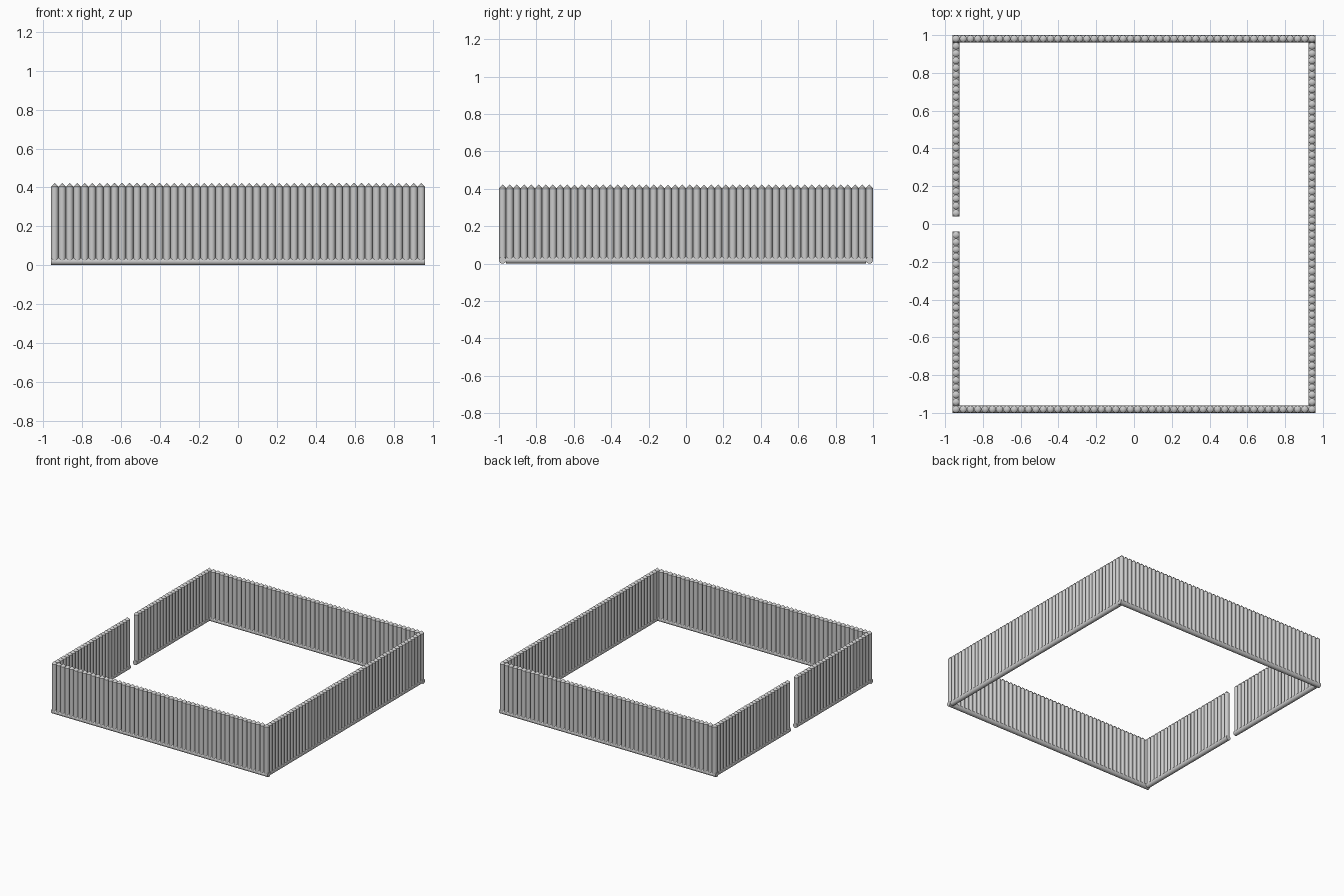
import bpy
import bmesh
from math import pi
from mathutils import Matrix, Vector

cube = bpy.data.objects.get("Cube")
if cube:
    bpy.data.objects.remove(cube, do_unlink=True)

D = 2 / 52            # log diameter
R = D / 2
SIDES = 16
HEIGHT = 10 * D       # shaft length above the ground beam axis
PER_WALL = 50
PER_HALF = 24         # posts on each side of the gateway


def log_object(name, length, pointed=False):
    """Upright log standing on its origin, optionally with a sharpened top."""
    bm = bmesh.new()
    bmesh.ops.create_cone(bm, cap_ends=True, segments=SIDES, radius1=R, radius2=R,
                          depth=length, matrix=Matrix.Translation((0, 0, length / 2)))
    if pointed:
        top = [f for f in bm.faces if f.normal.z > 0.9]
        tip = bmesh.ops.poke(bm, faces=top)["verts"]
        bmesh.ops.translate(bm, verts=tip, vec=(0, 0, R))
    mesh = bpy.data.meshes.new(name)
    bm.to_mesh(mesh)
    bm.free()
    obj = bpy.data.objects.new(name, mesh)
    bpy.context.collection.objects.link(obj)
    bpy.ops.object.select_all(action='DESELECT')
    obj.select_set(True)
    bpy.context.view_layer.objects.active = obj
    bpy.ops.object.shade_smooth_by_angle(angle=pi / 6)
    return obj


def wall(name, start, direction, count):
    """Row of sharpened posts rising from a horizontal ground beam."""
    start, direction = Vector(start), Vector(direction)
    posts = log_object(name + "_posts", HEIGHT, pointed=True)
    posts.location = start + direction * R + Vector((0, 0, R))
    row = posts.modifiers.new("row", 'ARRAY')
    row.count = count
    row.use_relative_offset = False
    row.use_constant_offset = True
    row.constant_offset_displace = direction * D

    beam = log_object(name + "_ground_beam", count * D)
    beam.location = start + Vector((0, 0, R))
    beam.rotation_euler = direction.to_track_quat('Z', 'Y').to_euler()


half = PER_WALL * D / 2
side_x = half - R
end_y = half + R

# Full walls
wall("front_wall", (-half, -end_y, 0), (1, 0, 0), PER_WALL)
wall("back_wall", (-half, end_y, 0), (1, 0, 0), PER_WALL)
wall("left_wall", (side_x, -half, 0), (0, 1, 0), PER_WALL)

# Gateway wall, split in two around the opening
wall("gate_wall_front", (-side_x, -half, 0), (0, 1, 0), PER_HALF)
wall("gate_wall_back", (-side_x, half, 0), (0, -1, 0), PER_HALF)
